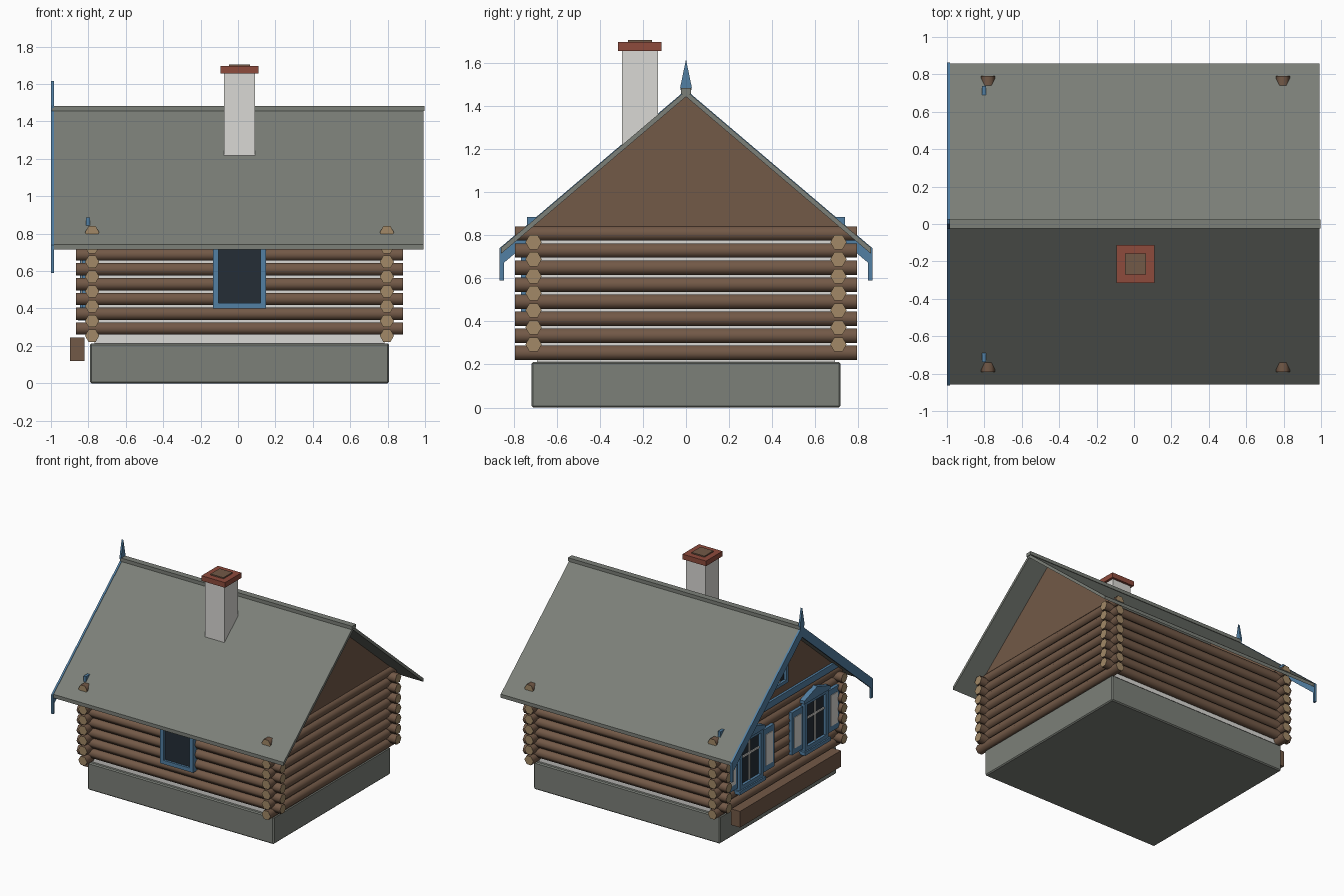
import bpy, bmesh, math
from mathutils import Vector

if "Cube" in bpy.data.objects:
    bpy.data.objects.remove(bpy.data.objects["Cube"])


def material(name, rgb):
    m = bpy.data.materials.new(name)
    m.use_nodes = True
    m.diffuse_color = (*rgb, 1)
    m.node_tree.nodes["Principled BSDF"].inputs["Base Color"].default_value = (*rgb, 1)
    return m


GREY = material("slate grey", (0.2, 0.215, 0.19))
WHITE = material("plaster white", (0.7, 0.69, 0.66))
BROWN = material("wood brown", (0.17, 0.1, 0.063))
CUT = material("cut log end", (0.36, 0.25, 0.135))
BLUE = material("trim blue", (0.085, 0.215, 0.37))
GLASS = material("dark glass", (0.018, 0.027, 0.037))
RED = material("brick red", (0.27, 0.07, 0.045))
CX = 0.008  # middle of the house body


def finish(name, bm, *mats):
    bmesh.ops.recalc_face_normals(bm, faces=bm.faces)
    mesh = bpy.data.meshes.new(name)
    bm.to_mesh(mesh)
    bm.free()
    for m in mats:
        mesh.materials.append(m)
    ob = bpy.data.objects.new(name, mesh)
    bpy.context.collection.objects.link(ob)
    return ob


def boxes(name, mat, *spans):
    """Each span is (x0, x1, y0, y1, z0, z1)."""
    bm = bmesh.new()
    for x0, x1, y0, y1, z0, z1 in spans:
        vs = bmesh.ops.create_cube(bm, size=1)["verts"]
        for v in vs:
            v.co = Vector((x0 if v.co.x < 0 else x1,
                           y0 if v.co.y < 0 else y1,
                           z0 if v.co.z < 0 else z1))
    return finish(name, bm, mat)


def prism(name, mat, x0, x1, outline):
    """Extrude a (y, z) outline along x."""
    bm = bmesh.new()
    face = bm.faces.new([bm.verts.new((x0, y, z)) for y, z in outline])
    new = bmesh.ops.extrude_face_region(bm, geom=[face])["geom"]
    bmesh.ops.translate(bm, vec=(x1 - x0, 0, 0),
                        verts=[g for g in new if isinstance(g, bmesh.types.BMVert)])
    return finish(name, bm, mat)


def log(name, axis, half, offset, z, r=0.038):
    """Six-sided log with pale cut ends and smooth sides."""
    bm = bmesh.new()
    rings = []
    for end in (-half, half):
        ring = []
        for i in range(6):
            a = math.radians(60 * i)
            side, up = offset + r * math.cos(a), z + r * math.sin(a)
            ring.append(bm.verts.new((CX + end, side, up) if axis == "x"
                                     else (CX + side, end, up)))
        rings.append(ring)
    for ring in rings:
        cap = bm.faces.new(ring)
        cap.material_index = 1
        for e in cap.edges:
            e.smooth = False
    for i in range(6):
        j = (i + 1) % 6
        bm.faces.new((rings[0][i], rings[0][j], rings[1][j], rings[1][i])).smooth = True
    finish(name, bm, BROWN, CUT)


# Foundation and plaster core
base = boxes("foundation", GREY, (CX - 0.8, CX + 0.8, -0.717, 0.717, 0, 0.212))
bevel = base.modifiers.new("soft_edges", "BEVEL")
bevel.width = 0.008
bevel.segments = 1
boxes("inner_wall", WHITE, (CX - 0.775, CX + 0.775, -0.69, 0.69, 0.2, 0.82))

# Interlocking log walls
PITCH = 0.079
for s, side in ((-1, "front"), (1, "back")):
    for i in range(7):
        log(f"{side}_log_{i + 1}", "x", 0.874, s * 0.707, 0.293 + i * PITCH)
for s, side in ((-1, "right"), (1, "left")):
    for i in range(8):
        log(f"{side}_log_{i + 1}", "y", 0.792, s * 0.788, 0.254 + i * PITCH)

# Gable ends, roof and ridge
for s, side in ((-1, "right"), (1, "left")):
    x = CX + s * 0.79
    prism(f"{side}_gable", BROWN, x - 0.012, x + 0.012,
          [(-0.72, 0.835), (0.72, 0.835), (0, 1.45)])
prism("roof", GREY, -0.986, 0.992,
      [(0, 1.47), (0.857, 0.742), (0.857, 0.714),
       (0, 1.442), (-0.857, 0.714), (-0.857, 0.742)])
boxes("ridge_cap", GREY, (-0.992, 0.998, -0.024, 0.024, 1.455, 1.482))

# Chimney
CY = -0.214


def stack(name, mat, half, z0, z1):
    boxes(name, mat, (CX - half, CX + half, CY - half, CY + half, z0, z1))


stack("chimney", WHITE, 0.083, 1.1, 1.66)
stack("chimney_cap", RED, 0.101, 1.655, 1.695)
stack("chimney_flue", BROWN, 0.056, 1.69, 1.704)

# Carved trim of the decorated gable
for s, side in ((-1, "front"), (1, "back")):
    prism(f"{side}_bargeboard", BLUE, -1, -0.985,
          [(0, 1.474), (s * 0.864, 0.74), (s * 0.864, 0.59),
           (s * 0.844, 0.59), (s * 0.844, 0.672), (0, 1.39)])
prism("finial", BLUE, -1, -0.985,
      [(-0.016, 1.44), (0.016, 1.44), (0.027, 1.485), (0, 1.615), (-0.027, 1.485)])
boxes("gable_band", BLUE, (-0.812, -0.79, -0.738, 0.738, 0.835, 0.885))

# Front window
FZ0, FZ1 = 0.4, 0.76
W0, W1 = CX - 0.142, CX + 0.142
boxes("front_window_frame", BLUE,
      (W0, W1, -0.765, -0.71, FZ0, FZ0 + 0.03), (W0, W1, -0.765, -0.71, FZ1 - 0.03, FZ1),
      (W0, W0 + 0.03, -0.765, -0.71, FZ0, FZ1), (W1 - 0.03, W1, -0.765, -0.71, FZ0, FZ1))
boxes("front_window_glass", GLASS, (W0 + 0.01, W1 - 0.01, -0.748, -0.71, FZ0 + 0.01, FZ1 - 0.01))


def gable_window(name, y, z0, z1, half, trim, peak, x):
    """Framed window with a cross bar and a pointed top piece."""
    a, b = y - half, y + half
    boxes(name + "_frame", BLUE,
          (x - 0.024, x + 0.03, a, b, z0, z0 + trim), (x - 0.024, x + 0.03, a, b, z1 - trim, z1),
          (x - 0.024, x + 0.03, a, a + trim, z0, z1), (x - 0.024, x + 0.03, b - trim, b, z0, z1))
    boxes(name + "_glass", GLASS, (x - 0.003, x + 0.03, a + 0.01, b - 0.01, z0 + 0.01, z1 - 0.01))
    mid = z0 + (z1 - z0) * 0.62
    boxes(name + "_bars", WHITE,
          (x - 0.011, x - 0.002, y - 0.007, y + 0.007, z0 + trim, z1 - trim),
          (x - 0.011, x - 0.002, a + trim, b - trim, mid - 0.007, mid + 0.007))
    prism(name + "_crown", BLUE, x - 0.03, x + 0.01,
          [(a - 0.015, z1 - 0.01), (b + 0.015, z1 - 0.01), (b + 0.015, z1 + 0.015),
           (y, peak), (a - 0.015, z1 + 0.015)])


# Two shuttered windows and a small attic window
WX = -0.82
for s, side in ((-1, "front"), (1, "back")):
    y = s * 0.4
    name = f"{side}_side_window"
    gable_window(name, y, 0.36, 0.745, 0.145, 0.032, 0.815, WX)
    boxes(name + "_sill", BLUE, (WX - 0.035, WX + 0.02, y - 0.16, y + 0.16, 0.335, 0.362))
    for t, part in ((-1, "front"), (1, "back")):
        c = y + t * 0.225
        boxes(f"{name}_{part}_shutter", BLUE,
              (WX - 0.015, WX + 0.01, c - 0.066, c + 0.066, 0.385, 0.715))
        boxes(f"{name}_{part}_shutter_panel", WHITE,
              (WX - 0.02, WX - 0.014, c - 0.042, c + 0.042, 0.43, 0.67))
gable_window("attic_window", 0, 0.96, 1.13, 0.085, 0.025, 1.2, -0.797)

# Long bench against the decorated gable
boxes("bench", BROWN, (-0.898, -0.822, -0.62, 0.62, 0.12, 0.245))
